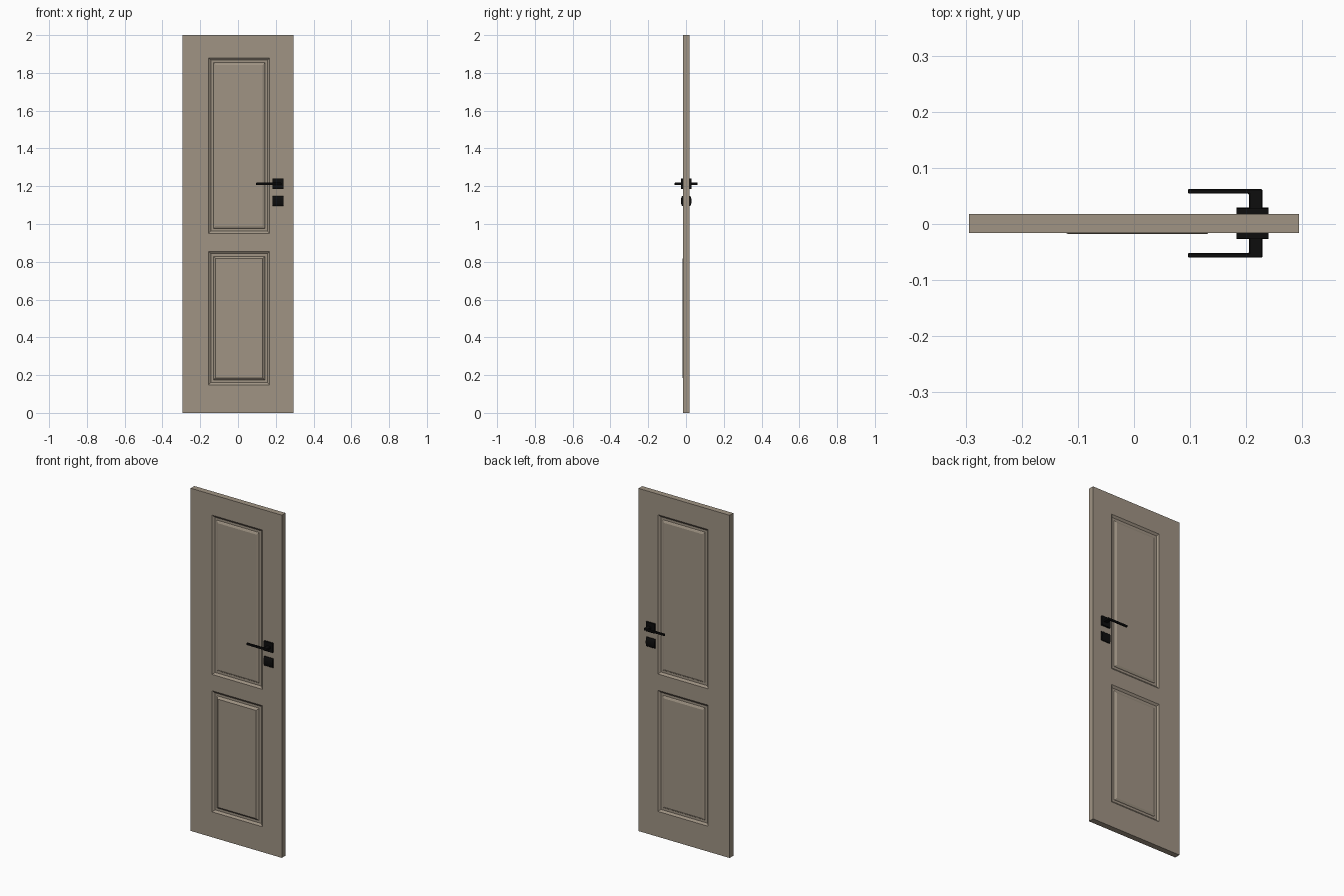
import bpy, bmesh, math

if "Cube" in bpy.data.objects:
    bpy.data.objects.remove(bpy.data.objects["Cube"])


def material(name, rgb):
    m = bpy.data.materials.new(name)
    m.diffuse_color = (*rgb, 1)
    m.use_nodes = True
    m.node_tree.nodes["Principled BSDF"].inputs["Base Color"].default_value = m.diffuse_color
    return m


TAUPE = material("taupe paint", (0.35, 0.295, 0.23))
BLACK = material("black metal", (0.004, 0.004, 0.004))
Y_MID, HALF = 0.001, 0.017          # slab centre and half thickness


def finish(bm, name, mat):
    bmesh.ops.remove_doubles(bm, verts=bm.verts, dist=1e-5)
    bmesh.ops.recalc_face_normals(bm, faces=bm.faces)
    me = bpy.data.meshes.new(name)
    bm.to_mesh(me)
    bm.free()
    me.materials.append(mat)
    ob = bpy.data.objects.new(name, me)
    bpy.context.collection.objects.link(ob)
    return ob


def quad(bm, pts):
    return bm.faces.new([bm.verts.new(p) for p in pts])


# Door slab with moulded panels on both faces
XS = [-0.294, -0.156, 0.168, 0.294]
ZS = [0, 0.148, 0.855, 0.95, 1.88, 2]
bm = bmesh.new()


def panel(s, x0, x1, z0, z1, field_depth):
    """Nested rectangles: sloped edge, groove floor, raised bevelled field."""
    def ring(inset, depth):
        y = Y_MID + s * (HALF - depth)
        return [(x0 + inset, y, z0 + inset), (x1 - inset, y, z0 + inset),
                (x1 - inset, y, z1 - inset), (x0 + inset, y, z1 - inset)]
    steps = [(0, 0), (0.012, 0.009), (0.026, 0.009), (0.029, 0.005),
             (0.038, field_depth)]
    rings = [ring(*st) for st in steps]
    for a, b in zip(rings, rings[1:]):
        for i in range(4):
            j = (i + 1) % 4
            quad(bm, [a[i], a[j], b[j], b[i]])
    quad(bm, rings[-1])


for s in (-1, 1):
    y = Y_MID + s * HALF
    for i in range(3):
        for k in range(5):
            x0, x1, z0, z1 = XS[i], XS[i + 1], ZS[k], ZS[k + 1]
            if i == 1 and k in (1, 3):
                # the lower front field stands slightly proud
                panel(s, x0, x1, z0, z1, -0.002 if (s < 0 and k == 1) else 0.001)
            else:
                quad(bm, [(x0, y, z0), (x1, y, z0), (x1, y, z1), (x0, y, z1)])

# Slab edges
ya, yb = Y_MID - HALF, Y_MID + HALF
for x in (XS[0], XS[-1]):
    for z0, z1 in zip(ZS, ZS[1:]):
        quad(bm, [(x, ya, z0), (x, yb, z0), (x, yb, z1), (x, ya, z1)])
for z in (ZS[0], ZS[-1]):
    for x0, x1 in zip(XS, XS[1:]):
        quad(bm, [(x0, ya, z), (x1, ya, z), (x1, yb, z), (x0, yb, z)])
finish(bm, "door_slab", TAUPE)


def prism(name, profile, a, b, axis):
    """Extrude a closed profile: (y, z) along x, or (x, y) along z."""
    bm = bmesh.new()

    def put(p, t):
        return (t, *p) if axis == "x" else (*p, t)
    lo = [bm.verts.new(put(p, a)) for p in profile]
    hi = [bm.verts.new(put(p, b)) for p in profile]
    bm.faces.new(lo)
    bm.faces.new(hi)
    n = len(profile)
    for i in range(n):
        j = (i + 1) % n
        bm.faces.new([lo[i], lo[j], hi[j], hi[i]])
    return finish(bm, name, BLACK)


# Handle hardware, mirrored front and back
for s, side in ((-1, "front"), (1, "back")):
    def Y(d):
        return Y_MID + s * d
    # square rose
    prism(side + "_handle_rose",
          [(Y(0.015), 1.185), (Y(0.027), 1.185), (Y(0.027), 1.240), (Y(0.015), 1.240)],
          0.183, 0.240, "x")
    # L-shaped lever: neck and grip in one flat bar
    lever = prism(side + "_lever",
                  [(0.205, Y(0.02)), (0.229, Y(0.02)), (0.229, Y(0.061)),
                   (0.096, Y(0.061)), (0.096, Y(0.053)), (0.205, Y(0.053))],
                  1.206, 1.219, "z")
    bev = lever.modifiers.new("soft_edges", "BEVEL")
    bev.width, bev.segments = 0.0015, 1
    # lock plate with a curved face
    arc = [(Y(0.018 + 0.010 * math.cos(t)), 1.122 + 0.0275 * math.sin(t))
           for t in [math.radians(-75 + 15 * i) for i in range(11)]]
    prism(side + "_lock_plate",
          [(Y(0.015), 1.0945)] + arc + [(Y(0.015), 1.1495)],
          0.183, 0.240, "x")
